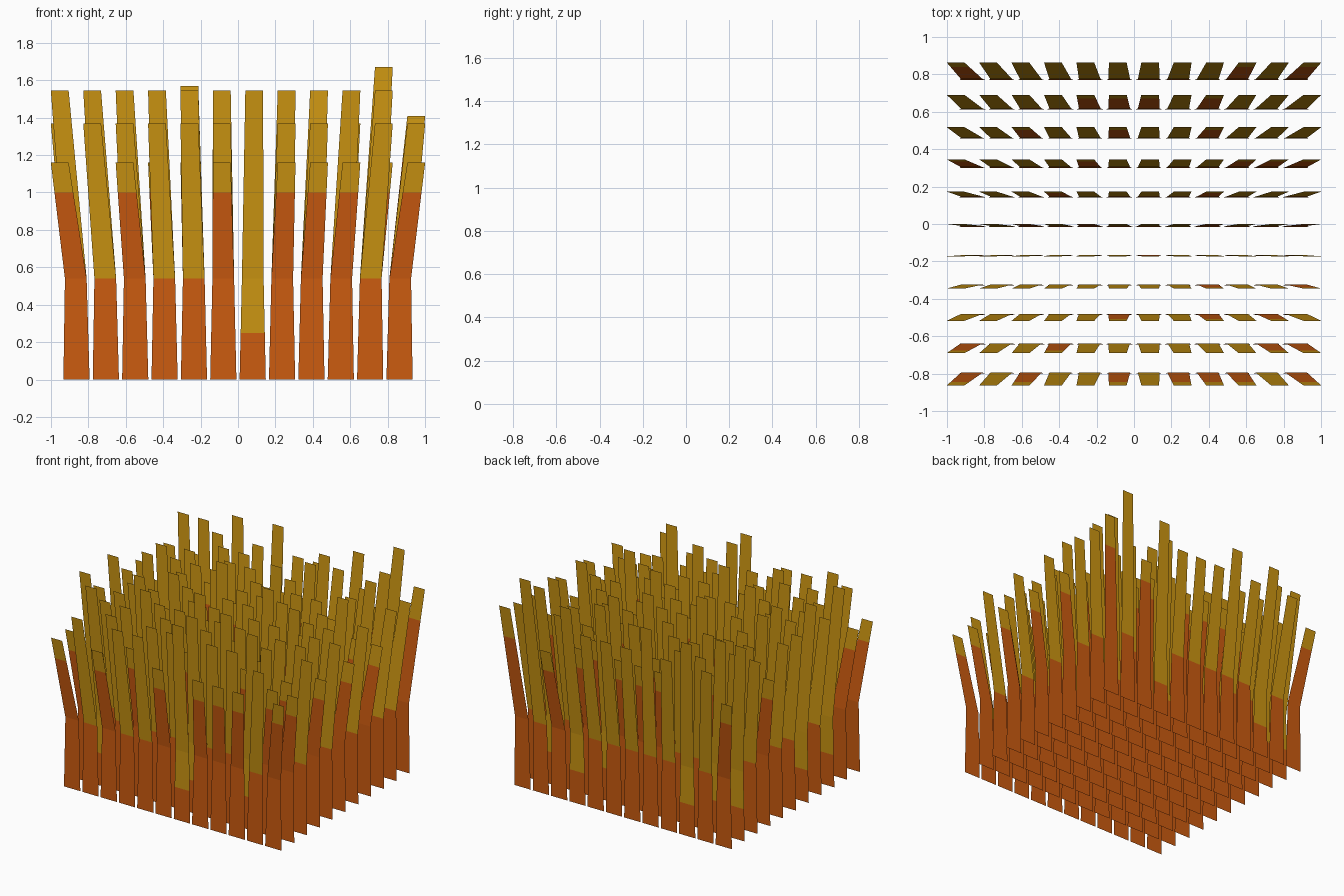
import bpy, bmesh

if "Cube" in bpy.data.objects:
    bpy.data.objects.remove(bpy.data.objects["Cube"])

def material(name, rgb):
    m = bpy.data.materials.new(name)
    m.diffuse_color = (*rgb, 1)
    m.use_nodes = True
    m.node_tree.nodes["Principled BSDF"].inputs["Base Color"].default_value = m.diffuse_color
    return m

orange = material("burnt orange", (0.60, 0.105, 0.005))
yellow = material("golden yellow", (0.60, 0.30, 0.006))

# blade kinds: (tip height, height where orange turns yellow)
KINDS = {
    "A": (1.16, 1.00), "B": (1.37, 0.55), "C": (1.545, 0.25),
    "D": (1.41, 1.17), "T": (1.57, 0.55), "U": (1.67, 0.55),
}
# planting plan, front row first, left to right
PLAN = [
    "ABABBACAAABA",
    "ACBABBCBBCAA",
    "CBBCBABCABAB",
    "BBCBBCBBABBA",
    "CBBCBBABBCBB",
    "BCABABBCABBA",
    "BCBACBBBABCB",
    "ABBBABCBBAAA",
    "BBABBABCABCB",
    "CCBBAAACABCB",
    "ABCBTBBBCAUD",
]
BEND = 0.54

def section(col, row, z, tip):
    """Centre x, centre y and half width of a blade at height z."""
    u, v = col - 5.5, row - 5
    base = (u * 0.157, v * 0.157 - 0.015, 0.070)
    bend = (u * 0.1577, v * 0.157 - 0.010, 0.058)
    top = (u * 0.1733, v * 0.1725, 0.0475)
    if z <= BEND:
        a, b, t = base, bend, z / BEND
    else:
        a, b, t = bend, top, (z - BEND) / (tip - BEND)
    return [p + (q - p) * t for p, q in zip(a, b)]

def blade_row(row, kinds):
    bm = bmesh.new()
    for col, kind in enumerate(kinds):
        tip, change = KINDS[kind]
        heights = [0, BEND, tip]
        if abs(change - BEND) > 0.05:
            heights = sorted(heights + [change])
        previous = None
        for z in heights:
            x, y, w = section(col, row, z, tip)
            pair = [bm.verts.new((x - w, y, z)), bm.verts.new((x + w, y, z))]
            if previous:
                f = bm.faces.new((previous[0], previous[1], pair[1], pair[0]))
                f.material_index = 0 if z <= change + 0.001 else 1
            previous = pair
    mesh = bpy.data.meshes.new("blade_row")
    bm.to_mesh(mesh)
    bm.free()
    mesh.materials.append(orange)
    mesh.materials.append(yellow)
    ob = bpy.data.objects.new("blade_row_%d" % (row + 1), mesh)
    bpy.context.collection.objects.link(ob)

# rows of flat blades from front to back
for row, kinds in enumerate(PLAN):
    blade_row(row, kinds)
